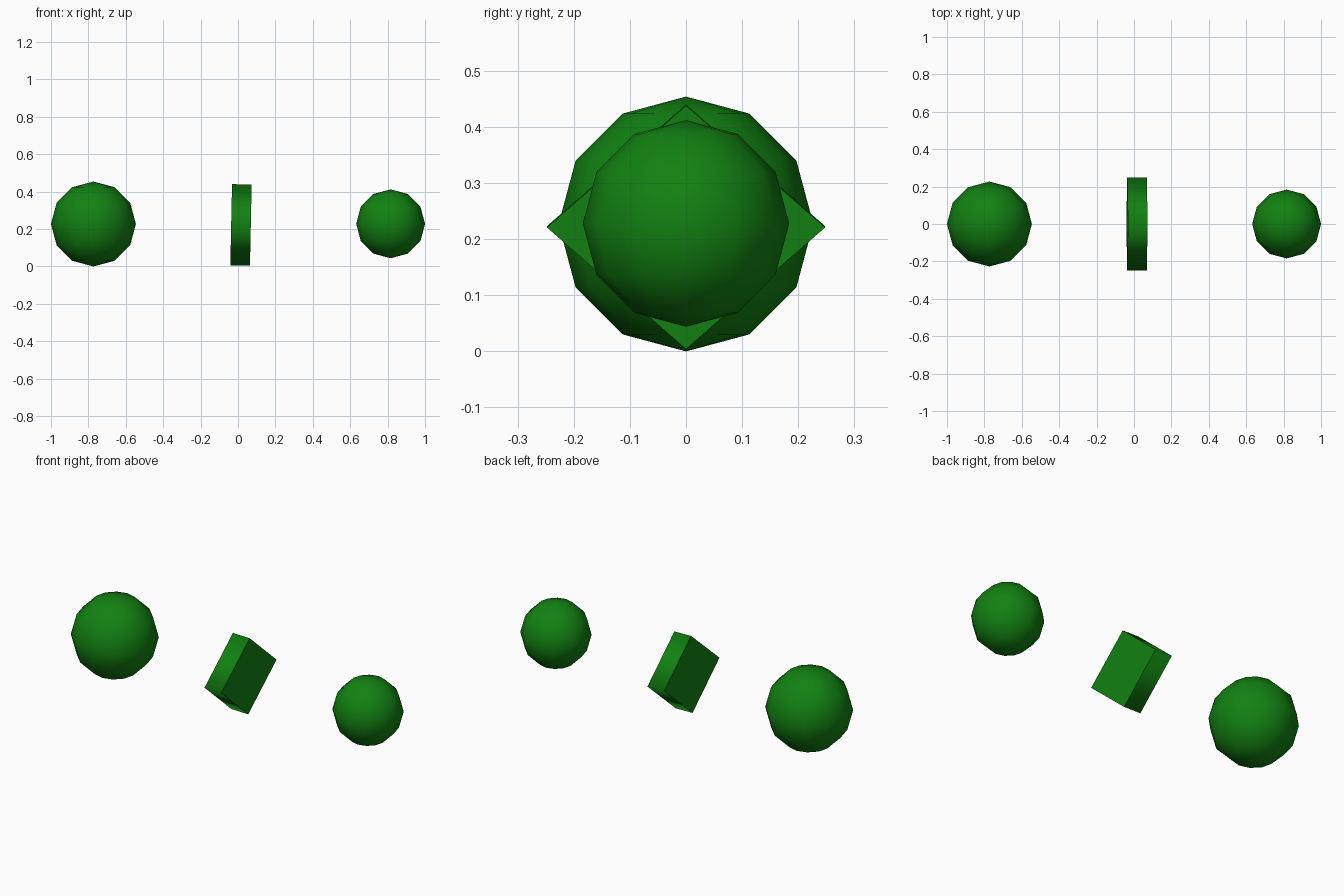
import bpy, bmesh, math
from mathutils import Matrix

cube = bpy.data.objects.get("Cube")
if cube:
    bpy.data.objects.remove(cube, do_unlink=True)

GREEN = (0.006, 0.22, 0.006, 1)
green = bpy.data.materials.new("deep green")
green.use_nodes = True
green.diffuse_color = GREEN
green.node_tree.nodes["Principled BSDF"].inputs["Base Color"].default_value = GREEN


def add_object(name, bm, location):
    mesh = bpy.data.meshes.new(name)
    bm.to_mesh(mesh)
    bm.free()
    mesh.materials.append(green)
    obj = bpy.data.objects.new(name, mesh)
    obj.location = location
    bpy.context.collection.objects.link(obj)
    return obj


def add_ball(name, x, z, radius):
    # Low-poly, smooth shaded ball with upright poles
    bm = bmesh.new()
    bmesh.ops.create_uvsphere(bm, u_segments=12, v_segments=6, radius=radius)
    for face in bm.faces:
        face.smooth = True
    return add_object(name, bm, (x, 0, z))


add_ball("large_ball", -0.773, 0.227, 0.227)
add_ball("small_ball", 0.816, 0.228, 0.184)

# Four-sided disc between the balls: smooth rim, flat caps, slight lean
bm = bmesh.new()
bmesh.ops.create_cone(bm, cap_ends=True, segments=4, radius1=1, radius2=1, depth=1)
for face in bm.faces:
    face.smooth = abs(face.normal.z) < 0.5
for edge in bm.edges:
    edge.smooth = all(face.smooth for face in edge.link_faces)
shape = (Matrix.Rotation(math.radians(1.2), 4, "Y")
         @ Matrix.Diagonal((0.105, 0.248, 0.217, 1))
         @ Matrix.Rotation(math.radians(90), 4, "Y"))
bmesh.ops.transform(bm, matrix=shape, verts=bm.verts)
add_object("diamond_disc", bm, (0.016, 0, 0.222))
